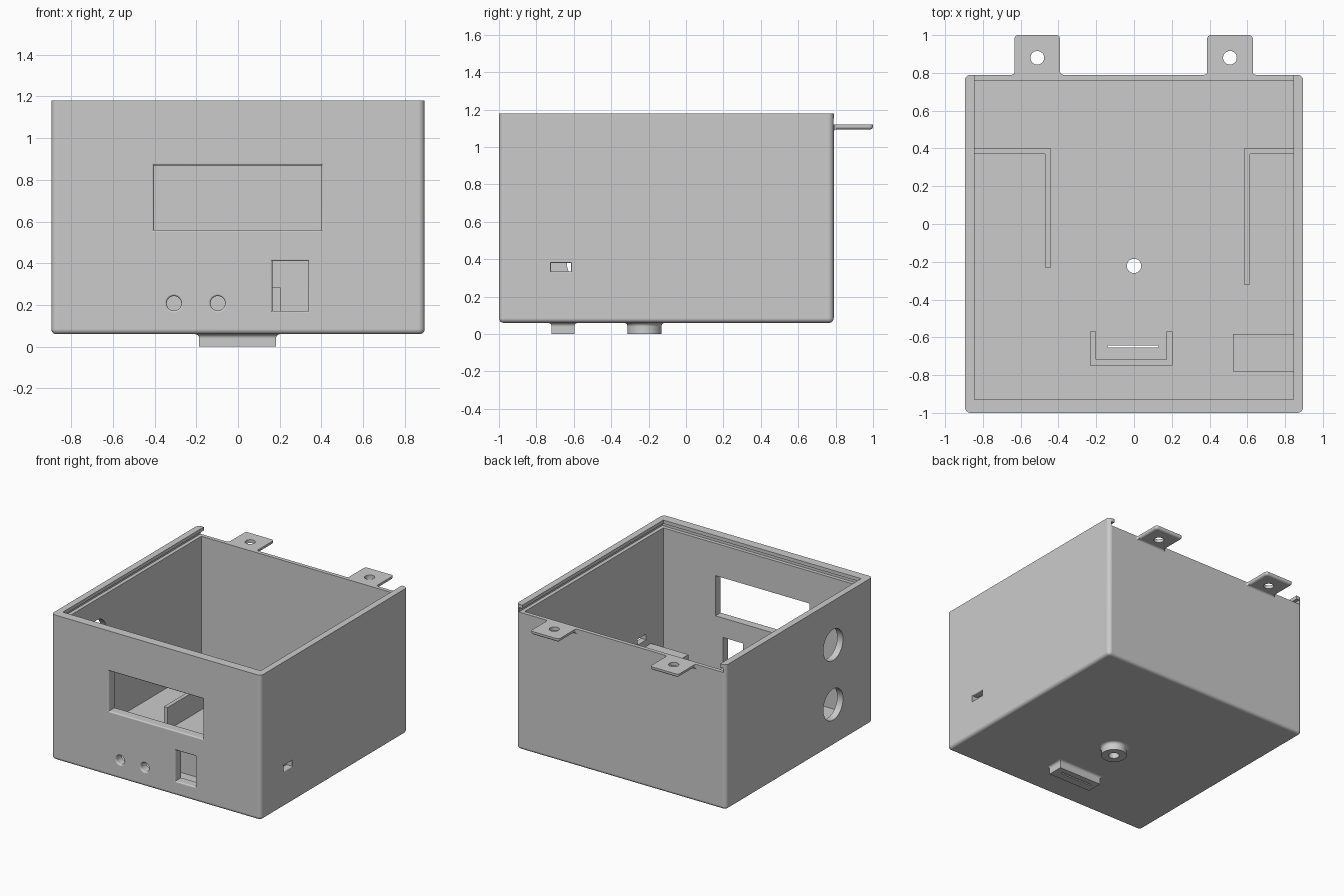
import bpy
import bmesh
from math import sin, cos, pi, radians

if "Cube" in bpy.data.objects:
    bpy.data.objects.remove(bpy.data.objects["Cube"], do_unlink=True)

grey = bpy.data.materials.new("light grey plastic")
grey.use_nodes = True
grey.diffuse_color = (0.6, 0.6, 0.6, 1)
grey.node_tree.nodes["Principled BSDF"].inputs["Base Color"].default_value = (0.6, 0.6, 0.6, 1)

# Overall sizes
HALF_W, FRONT, BACK = 0.895, -1.0, 0.79
BOTTOM, FLOOR, LEDGE, TOP = 0.06, 0.11, 1.12, 1.18
INNER_W, INNER_FRONT, INNER_BACK = 0.845, -0.93, 0.76
RIB_TOP = 0.285


def rect(u0, u1, v0, v1, r=0.0, seg=6):
    """Outline function of an offset: a rectangle with optional round corners."""
    def outline(o):
        a, b, c, d = u0 - o, u1 + o, v0 - o, v1 + o
        if r == 0:
            return [(a, c), (b, c), (b, d), (a, d)]
        q = r + o
        corners = [(b - q, d - q), (a + q, d - q), (a + q, c + q), (b - q, c + q)]
        return [(x + q * cos((k + i / seg) * pi / 2), y + q * sin((k + i / seg) * pi / 2))
                for k, (x, y) in enumerate(corners) for i in range(seg + 1)]
    return outline


def circle(u, v, r):
    return rect(u - r, u + r, v - r, v + r, r, 12)


def arc(r, h, grow, rise, seg=6):
    """Quarter-round steps as (offset, height) pairs, starting at height h."""
    return [(grow * r * (1 - cos(t)), h + rise * r * (1 - sin(t)))
            for t in [pi / 2 * (1 - i / seg) for i in range(seg + 1)]]


AXES = {"z": lambda u, v, h: (u, v, h),
        "y": lambda u, v, h: (u, h, v),
        "x": lambda u, v, h: (h, u, v)}


def loft(name, outline, rings, axis="z"):
    """Closed solid through offset copies of an outline."""
    bm = bmesh.new()
    loops = [[bm.verts.new(AXES[axis](u, v, h)) for u, v in outline(o)] for o, h in rings]
    n = len(loops[0])
    for low, high in zip(loops, loops[1:]):
        for i in range(n):
            j = (i + 1) % n
            bm.faces.new((low[i], low[j], high[j], high[i]))
    bm.faces.new(loops[0][::-1])
    bm.faces.new(loops[-1])
    bmesh.ops.remove_doubles(bm, verts=bm.verts, dist=1e-5)
    bmesh.ops.recalc_face_normals(bm, faces=bm.faces)
    mesh = bpy.data.meshes.new(name)
    bm.to_mesh(mesh)
    bm.free()
    mesh.materials.append(grey)
    obj = bpy.data.objects.new(name, mesh)
    bpy.context.collection.objects.link(obj)
    return obj


def prism(name, outline, low, high, axis="z"):
    return loft(name, outline, [(0, low), (0, high)], axis)


def polygon(points):
    return lambda o: points


def activate(obj):
    bpy.ops.object.select_all(action="DESELECT")
    obj.select_set(True)
    bpy.context.view_layer.objects.active = obj


def cut(obj, cutters):
    """Subtract the cutters and delete them."""
    activate(obj)
    for cutter in cutters:
        mod = obj.modifiers.new("cut", "BOOLEAN")
        mod.operation, mod.solver, mod.object = "DIFFERENCE", "EXACT", cutter
        bpy.ops.object.modifier_apply(modifier=mod.name)
        bpy.data.objects.remove(cutter, do_unlink=True)


def smooth(obj):
    activate(obj)
    bpy.ops.object.shade_smooth_by_angle(angle=radians(30))
    mod = obj.modifiers.new("even_shading", "WEIGHTED_NORMAL")
    mod.keep_sharp = True


def front_hole(outline, r=0.01):
    return loft("front_cutter", outline,
                [(r, FRONT - 0.05)] + arc(r, FRONT, 1, 1) + [(0, FRONT + 0.2)], "y")


def strap_slit():
    return prism("slit_cutter", rect(-0.14, 0.13, -0.655, -0.643), -0.1, 0.2)


def screw_hole():
    return prism("hole_cutter", circle(0, -0.222, 0.038), -0.1, 0.2)


# Case: rounded tray with cavity, lid groove, low back wall and openings
case = loft("case_shell", rect(-HALF_W, HALF_W, FRONT, BACK, 0.03),
            arc(0.025, BOTTOM, -1, 1) + [(0, TOP)])
side_r = 0.006
cutters = [
    prism("cavity", rect(-INNER_W, INNER_W, INNER_FRONT, INNER_BACK), FLOOR, TOP + 0.1),
    prism("back_opening", rect(-INNER_W, INNER_W, 0.6, BACK + 0.1), LEDGE, TOP + 0.1),
    prism("lid_groove", rect(-INNER_W - 0.028, INNER_W + 0.028, INNER_FRONT - 0.028, BACK + 0.1),
          LEDGE, LEDGE + 0.033),
    front_hole(rect(-0.403, 0.4, 0.56, 0.87)),
    front_hole(rect(0.165, 0.335, 0.172, 0.41)),
    front_hole(circle(-0.307, 0.208, 0.035)),
    front_hole(circle(-0.097, 0.208, 0.035)),
    loft("side_slot", rect(-0.722, -0.615, 0.335, 0.38),
         [(side_r, HALF_W + 0.05)] + arc(side_r, HALF_W, 1, -1) + [(0, 0.8)], "x"),
    prism("upper_port", circle(-0.517, 0.84, 0.12), -1, -0.8, "x"),
    prism("lower_port", circle(-0.517, 0.38, 0.12), -1, -0.8, "x"),
    strap_slit(), screw_hole(),
]
cut(case, cutters)
smooth(case)

# Raised pads under the floor, flared where they meet it
flare = [(0.02, BOTTOM + 0.02)] + arc(0.02, BOTTOM, 1, -1) + [(0, 0)]
slit_pad = loft("slit_pad", rect(-0.186, 0.182, -0.718, -0.597), flare)
cut(slit_pad, [strap_slit()])
smooth(slit_pad)
screw_boss = loft("screw_boss", circle(0, -0.222, 0.09), flare)
cut(screw_boss, [screw_hole()])
smooth(screw_boss)

# Mounting tabs on the back, with a flared root under the top face
for side, x in (("right", -0.512), ("left", 0.508)):
    tab = loft(side + "_mounting_tab", rect(x - 0.121, x + 0.121, INNER_BACK + 0.005, 1.0, 0.02),
               arc(0.016, LEDGE - 0.026, -1, 1) + [(0, LEDGE)])
    cut(tab, [prism("tab_cutter", circle(x, 0.88, 0.036), 1, 1.3)])
    smooth(tab)
    root = loft(side + "_tab_root", rect(x - 0.121, x + 0.121, LEDGE - 0.026, LEDGE - 0.001),
                [(0.015, BACK - 0.02)] + arc(0.015, BACK, 1, 1), "y")
    for v in root.data.vertices:
        v.co.z = min(v.co.z, LEDGE)
    smooth(root)

# Ribs and rest block standing on the floor
base = FLOOR - 0.02
W = INNER_W + 0.01
prism("right_corner_rib", polygon([(-W, 0.4), (-W, 0.37), (-0.47, 0.37), (-0.47, -0.23),
                                   (-0.44, -0.23), (-0.44, 0.4)]), base, RIB_TOP)
prism("left_corner_rib", polygon([(W, 0.4), (W, 0.37), (0.615, 0.37), (0.615, -0.32),
                                  (0.583, -0.32), (0.583, 0.4)]), base, RIB_TOP)
prism("pocket_rib", polygon([(-0.232, -0.57), (-0.232, -0.75), (0.203, -0.75), (0.203, -0.57),
                             (0.173, -0.57), (0.173, -0.718), (-0.202, -0.718), (-0.202, -0.57)]),
      base, RIB_TOP)
prism("rest_block", rect(0.525, W, -0.78, -0.583), base, RIB_TOP)
